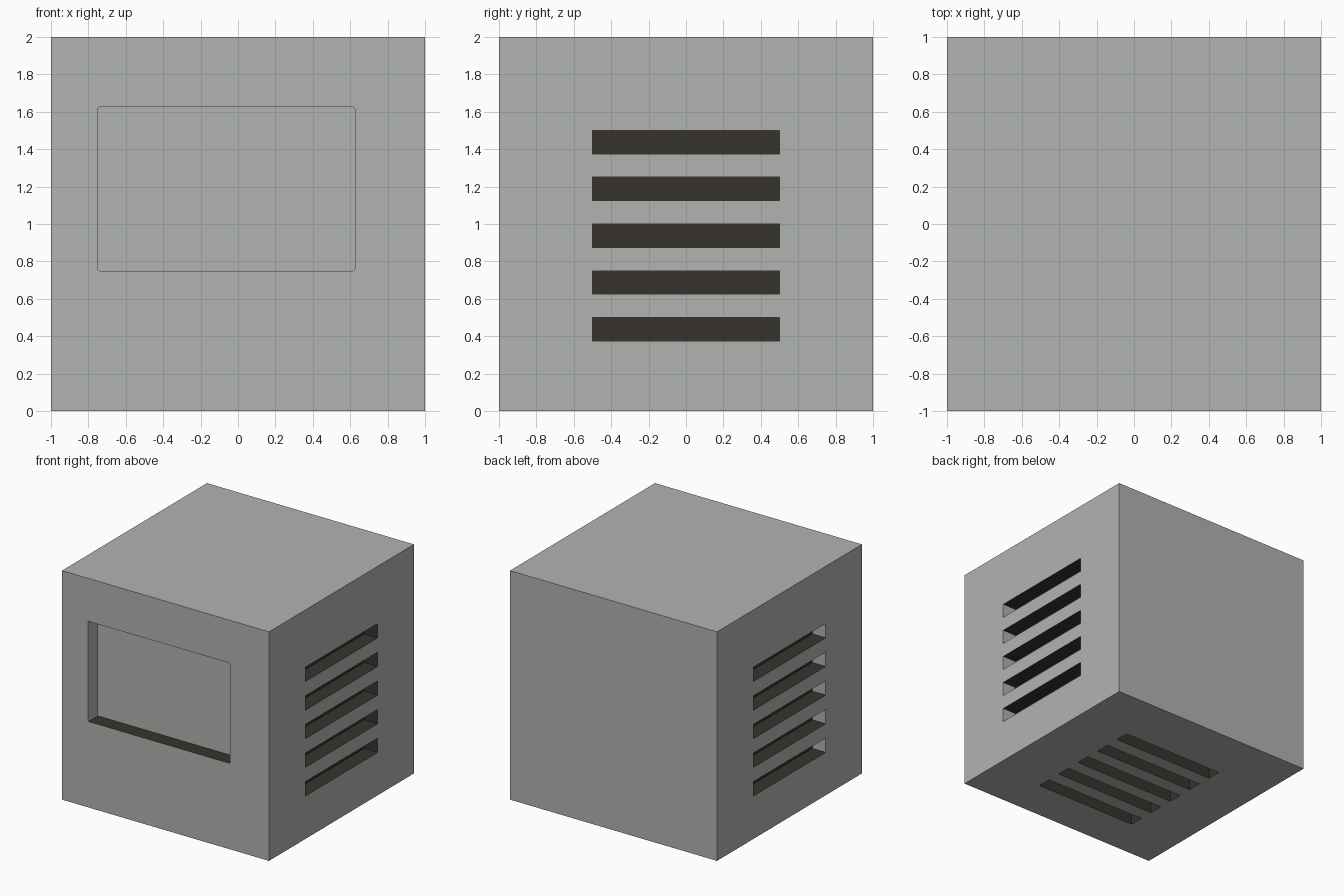
import bpy, bmesh
from mathutils import Matrix, Vector

if "Cube" in bpy.data.objects:
    bpy.data.objects.remove(bpy.data.objects["Cube"], do_unlink=True)

DEPTH = 0.13    # depth of the recesses
OVER = 0.1      # how far cutters stick out of the casing


def material(name, color):
    mat = bpy.data.materials.new(name)
    mat.use_nodes = True
    mat.diffuse_color = (*color, 1)
    mat.node_tree.nodes["Principled BSDF"].inputs["Base Color"].default_value = (*color, 1)
    return mat


def add_box(bm, low, high):
    low, high = Vector(low), Vector(high)
    size = Matrix.Diagonal((*(high - low), 1))
    return bmesh.ops.create_cube(bm, size=1, matrix=Matrix.Translation((low + high) / 2) @ size)["verts"]


def make_object(name, bm):
    mesh = bpy.data.meshes.new(name)
    bm.to_mesh(mesh)
    bm.free()
    obj = bpy.data.objects.new(name, mesh)
    bpy.context.collection.objects.link(obj)
    return obj


# Casing block
bm = bmesh.new()
add_box(bm, (-1, -1, 0), (1, 1, 2))
casing = make_object("casing", bm)
casing.data.materials.append(material("light grey", (0.44, 0.455, 0.44)))
casing.data.materials.append(material("dark brown grey", (0.038, 0.034, 0.026)))

# Screen recess with slightly rounded corners
bm = bmesh.new()
verts = add_box(bm, (-0.75, -1 - OVER, 0.75), (0.625, -1 + DEPTH, 1.625))
edges = [e for e in {e for v in verts for e in v.link_edges}
         if abs(e.verts[0].co.y - e.verts[1].co.y) > 0.1]
bmesh.ops.bevel(bm, geom=edges, offset=0.012, segments=2, affect='EDGES', profile=0.5)

# Five vent slots on each side and underneath
for i in range(5):
    low = -0.625 + 0.25 * i
    high = low + 0.125
    add_box(bm, (1 - DEPTH, -0.5, 1 + low), (1 + OVER, 0.5, 1 + high))
    add_box(bm, (-1 - OVER, -0.5, 1 + low), (-1 + DEPTH, 0.5, 1 + high))
    add_box(bm, (-0.5, low, -OVER), (0.5, high, DEPTH))
cutter = make_object("recess_cutter", bm)
cutter.hide_render = True

cut = casing.modifiers.new("recesses", 'BOOLEAN')
cut.operation = 'DIFFERENCE'
cut.solver = 'EXACT'
cut.object = cutter
graph = bpy.context.evaluated_depsgraph_get()
casing.data = bpy.data.meshes.new_from_object(casing.evaluated_get(graph))
casing.modifiers.clear()
bpy.data.objects.remove(cutter, do_unlink=True)

# Dark linings: slot backs, slot floors and ceilings, back slot ends, screen sill
for face in casing.data.polygons:
    c, n = face.center, face.normal
    outside = max(abs(c.x), abs(c.y), abs(c.z - 1)) > 0.999
    if outside:
        dark = False
    elif c.y < -0.8:
        dark = abs(n.z) > 0.9
    else:
        dark = not (n.y > 0.9 and abs(c.x) > 0.85)
    face.material_index = int(dark)
    face.use_smooth = False
